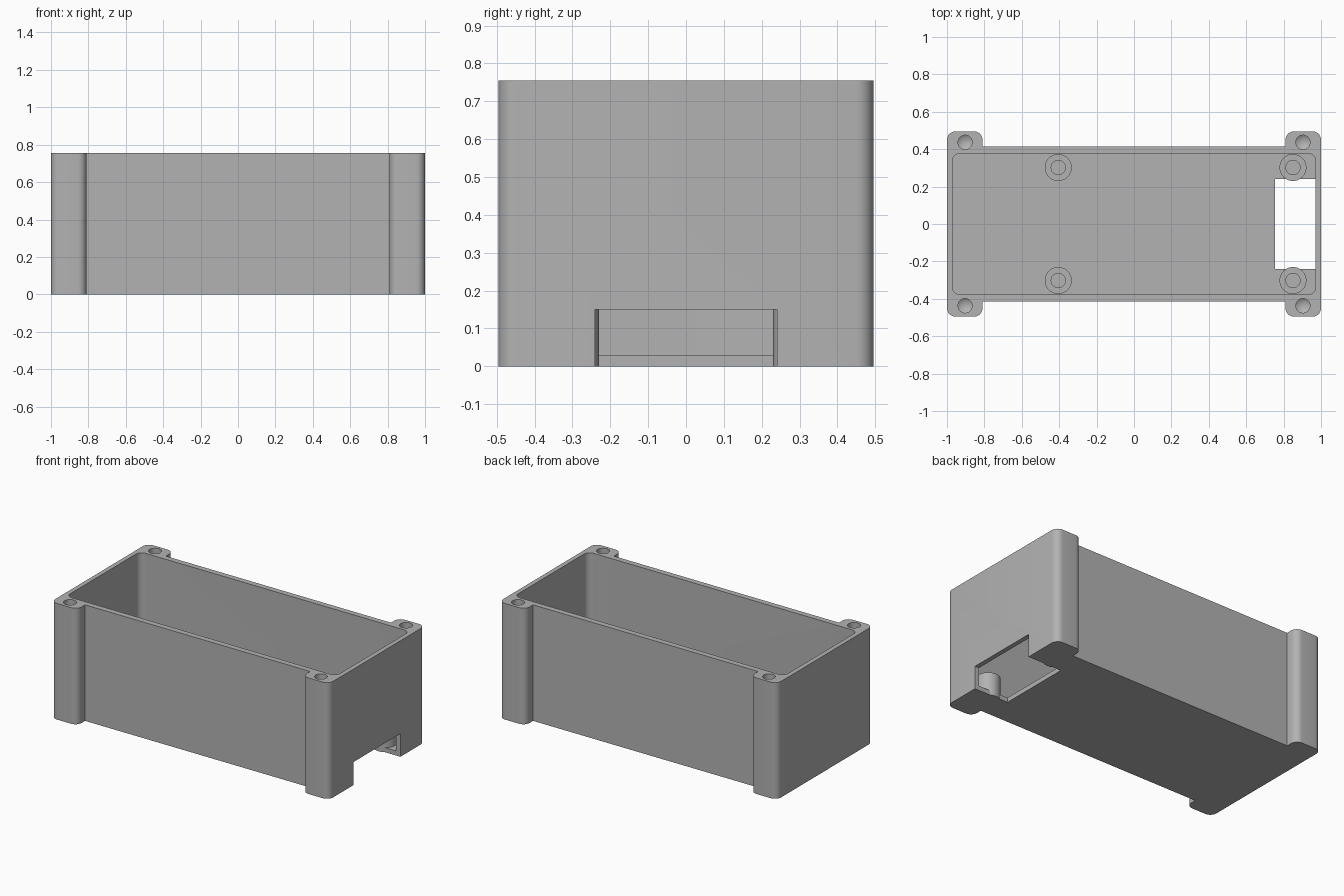
import bpy, bmesh, math
from mathutils import Vector

cube = bpy.data.objects.get("Cube")
if cube:
    bpy.data.objects.remove(cube, do_unlink=True)

grey = bpy.data.materials.new("plain grey")
grey.use_nodes = True
GREY = (0.45, 0.45, 0.45, 1)
grey.diffuse_color = GREY
grey.node_tree.nodes["Principled BSDF"].inputs["Base Color"].default_value = GREY

HEIGHT, FLOOR = 0.755, 0.03


def link(name, bm):
    bmesh.ops.recalc_face_normals(bm, faces=bm.faces[:])
    mesh = bpy.data.meshes.new(name)
    bm.to_mesh(mesh)
    bm.free()
    mesh.materials.append(grey)
    ob = bpy.data.objects.new(name, mesh)
    bpy.context.collection.objects.link(ob)
    return ob


def rounded(corners, steps=8):
    """Turn (x, y, radius) corners into a polygon with filleted corners."""
    out = []
    for i, (x, y, r) in enumerate(corners):
        p = Vector((x, y))
        if r == 0:
            out.append(p)
            continue
        a = (Vector(corners[i - 1][:2]) - p).normalized()
        b = (Vector(corners[(i + 1) % len(corners)][:2]) - p).normalized()
        for k in range(steps + 1):
            t = k / steps * math.pi / 2
            out.append(p + a * r * (1 - math.sin(t)) + b * r * (1 - math.cos(t)))
    return out


def prism(name, points, z0, z1):
    bm = bmesh.new()
    face = bm.faces.new([bm.verts.new((p[0], p[1], z0)) for p in points])
    ext = bmesh.ops.extrude_face_region(bm, geom=[face])
    verts = [g for g in ext["geom"] if isinstance(g, bmesh.types.BMVert)]
    bmesh.ops.translate(bm, verts=verts, vec=(0, 0, z1 - z0))
    return link(name, bm)


def rect(x0, x1, y, r=0):
    return rounded([(x0, -y, r), (x1, -y, r), (x1, y, r), (x0, y, r)])


def circle(x, y, r, n=40):
    return [(x + r * math.cos(2 * math.pi * k / n),
             y + r * math.sin(2 * math.pi * k / n)) for k in range(n)]


def drill(x, y, r, z_tip, cone, z1):
    """Drill-shaped cutter with a conical tip."""
    ob = prism("drill", circle(x, y, r), z_tip + cone, z1)
    bm = bmesh.new()
    bm.from_mesh(ob.data)
    low = min(bm.faces, key=lambda f: f.calc_center_median().z)
    tip = bmesh.ops.poke(bm, faces=[low])["verts"][0]
    tip.co.z = z_tip
    bm.to_mesh(ob.data)
    bm.free()
    return ob


def combine(target, tool, operation):
    tool.hide_render = True
    mod = target.modifiers.new("bool", 'BOOLEAN')
    mod.operation, mod.solver, mod.object = operation, 'EXACT', tool
    bpy.context.view_layer.objects.active = target
    bpy.ops.object.modifier_apply(modifier=mod.name)
    bpy.data.objects.remove(tool, do_unlink=True)


# Box outline with four screw ears, one quarter mirrored around
W, D, EAR, SIDE, R = 1.0, 0.495, 0.81, 0.415, 0.045
quarter = [(W, D, R), (EAR, D, R), (EAR, SIDE, 0)]
left_back = [(-x, y, r) for x, y, r in reversed(quarter)]
back = quarter + left_back
front = [(x, -y, r) for x, y, r in reversed(back)]
box = prism("enclosure_box", rounded(back + front), 0, HEIGHT)

# Hollow inside, and the connector opening through floor and right wall
combine(box, prism("cavity", rect(-0.97, 0.97, 0.378, 0.04), FLOOR, 1), 'DIFFERENCE')
opening = prism("opening", rect(0.755, 1.1, 0.241), -0.1, 0.15)
combine(box, opening, 'DIFFERENCE')

for sy in (-1, 1):
    # Board standoffs with blind holes
    for x in (-0.405, 0.85):
        y = sy * 0.302
        combine(box, prism("standoff", circle(x, y, 0.072), 0, 0.15), 'UNION')
        combine(box, prism("pilot", circle(x, y, 0.038), FLOOR, 0.3), 'DIFFERENCE')
    # Lid screw holes in the ears
    for sx in (-1, 1):
        combine(box, drill(sx * 0.903, sy * 0.437, 0.038, 0.42, 0.025, 1), 'DIFFERENCE')

bpy.ops.object.select_all(action='DESELECT')
box.select_set(True)
bpy.context.view_layer.objects.active = box
bpy.ops.object.shade_smooth_by_angle(angle=math.radians(30))
